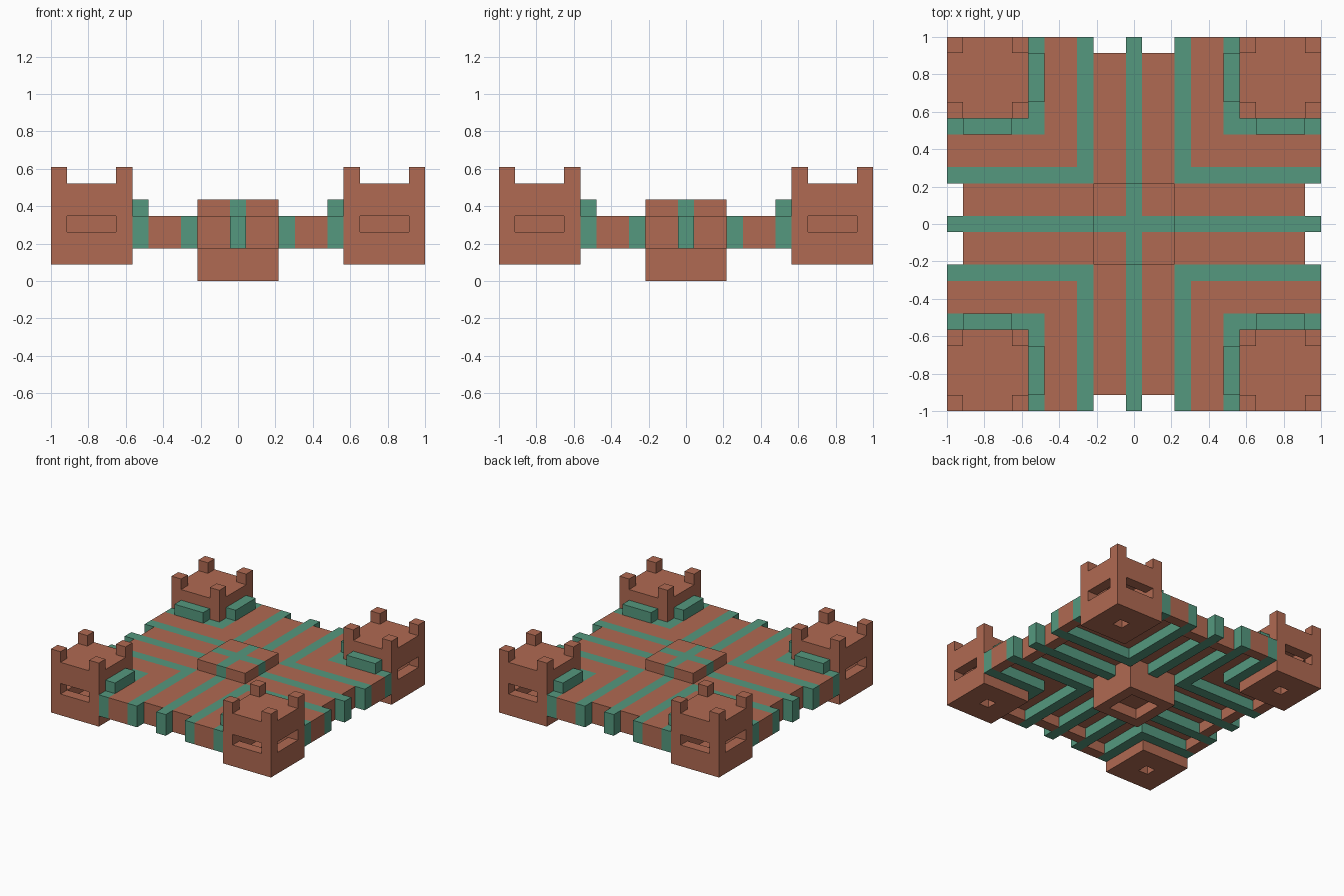
import bpy
import bmesh

cube = bpy.data.objects.get("Cube")
if cube:
    bpy.data.objects.remove(cube, do_unlink=True)

U = 2 / 23       # one block
EDGE = 11.5      # outer edge, in blocks from the centre


def material(name, rgb):
    mat = bpy.data.materials.new(name)
    mat.use_nodes = True
    mat.diffuse_color = (*rgb, 1)
    mat.node_tree.nodes["Principled BSDF"].inputs["Base Color"].default_value = (*rgb, 1)
    return mat


BRICK = material("terracotta", (0.434, 0.144, 0.084))
GREEN = material("sea_green", (0.089, 0.314, 0.209))


def rect(x0, x1, y0, y1):
    return [(x0, y0), (x1, y0), (x1, y1), (x0, y1)]


def corner(a, b, end):
    """L-shaped outline wrapping the tower corner."""
    return [(a, a), (end, a), (end, b), (b, b), (b, end), (a, end)]


def cross(w, end):
    arm = [(end, -w), (end, w), (w, w)]
    pts = []
    for _ in range(4):
        pts += arm
        arm = [(-y, x) for x, y in arm]
    return pts


def swap(outline):
    return [(y, x) for x, y in reversed(outline)]


def prisms(name, mat, *parts):
    """One object from (outline, bottom, top) prisms, measured in blocks."""
    bm = bmesh.new()
    for outline, z0, z1 in parts:
        low = [bm.verts.new((x * U, y * U, z0 * U)) for x, y in outline]
        high = [bm.verts.new((x * U, y * U, z1 * U)) for x, y in outline]
        bm.faces.new(low[::-1])
        bm.faces.new(high)
        for i in range(len(low)):
            j = (i + 1) % len(low)
            bm.faces.new((low[i], low[j], high[j], high[i]))
    mesh = bpy.data.meshes.new(name)
    bm.to_mesh(mesh)
    bm.free()
    mesh.materials.append(mat)
    obj = bpy.data.objects.new(name, mesh)
    bpy.context.collection.objects.link(obj)
    return obj


def cut(obj, *parts):
    """Subtract prisms from an object, one at a time."""
    for part in parts:
        cutter = prisms("cutter", BRICK, part)
        mod = obj.modifiers.new("cut", "BOOLEAN")
        mod.operation = "DIFFERENCE"
        mod.solver = "EXACT"
        mod.object = cutter
        bpy.context.view_layer.objects.active = obj
        bpy.ops.object.modifier_apply(modifier=mod.name)
        bpy.data.objects.remove(cutter, do_unlink=True)


def four_way(obj):
    mod = obj.modifiers.new("four_corners", "MIRROR")
    mod.use_axis = (True, True, False)
    mod.use_mirror_merge = False


# Corner towers: hollow, floor hatch, slit windows on the outer walls
towers = prisms("corner_towers", BRICK, (rect(6.5, EDGE, 6.5, EDGE), 1, 7))
slit = rect(7.5, 10.5, 10, 12)
crenel = rect(7.5, 10.5, 6, 12)
cut(towers,
    (crenel, 6, 8), (swap(crenel), 6, 8),
    (rect(7.5, 10.5, 7.5, 10.5), 2, 5),
    (rect(8.5, 9.5, 8.5, 9.5), 0, 2.5),
    (slit, 3, 4), (swap(slit), 3, 4))
four_way(towers)

# Green ledges on the towers' inner walls
ledge = rect(7.5, 10.5, 5.5, 6.5)
four_way(prisms("tower_ledges", GREEN, (ledge, 4, 5), (swap(ledge), 4, 5)))

# Green L-shaped beams
four_way(prisms("tower_beams", GREEN, (corner(5.5, 6.5, EDGE), 2, 4)))
four_way(prisms("walkway_beams", GREEN, (corner(2.5, 3.5, EDGE), 2, 4)))

# Corner floors between the beams, hollow below with a closed outer rim
floors = prisms("corner_floors", BRICK, (corner(3.5, 5.5, EDGE), 2, 4))
cut(floors, (corner(3.4, 5.6, 10.5), 1, 3))
four_way(floors)

# Walkway floors either side of the main cross beam
lane = rect(0.5, 2.5, 2.5, 10.5)
hollow = rect(0.4, 2.6, 2.4, 9.5)
walkways = prisms("walkway_floors", BRICK, (lane, 2, 4), (swap(lane), 2, 4))
cut(walkways, (hollow, 1, 3), (swap(hollow), 1, 3))
four_way(walkways)

# Main cross beam with a raised cross through the hub
prisms("cross_beam", GREEN, (cross(0.5, EDGE), 2, 4))
prisms("hub_cross", GREEN, (cross(0.5, 2.5), 4, 5))

# Central hub with the cross slotted in and a recess underneath
hub = prisms("central_hub", BRICK, (rect(-2.5, 2.5, -2.5, 2.5), 0, 5))
cut(hub, (cross(0.5, 3), 2, 6), (rect(-1.5, 1.5, -1.5, 1.5), -1, 1))
